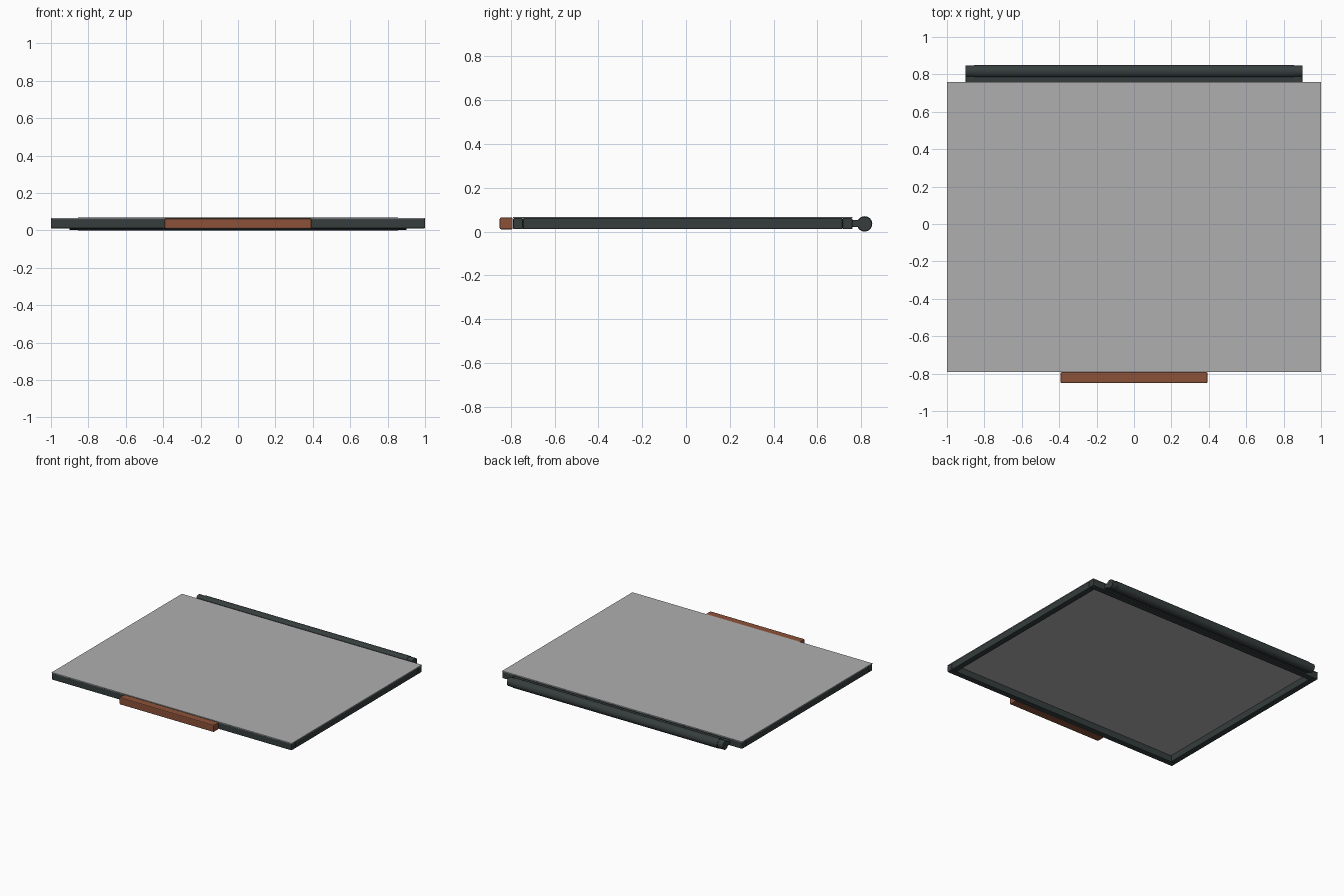
import bpy
import math

cube = bpy.data.objects.get("Cube")
if cube:
    bpy.data.objects.remove(cube, do_unlink=True)


def material(name, rgb):
    m = bpy.data.materials.new(name)
    m.use_nodes = True
    m.diffuse_color = (*rgb, 1)
    m.node_tree.nodes["Principled BSDF"].inputs["Base Color"].default_value = (*rgb, 1)
    return m


grey = material("panel grey", (0.43, 0.43, 0.43))
dark = material("dark slate", (0.036, 0.047, 0.046))
rust = material("rust brown", (0.26, 0.085, 0.042))


def finish(name, mat, bevel):
    ob = bpy.context.object
    ob.name = name
    ob.data.materials.append(mat)
    if bevel:
        mod = ob.modifiers.new("soft edges", 'BEVEL')
        mod.width = bevel
        mod.segments = 2
    return ob


def box(name, x, y, z, mat, bevel=0.005):
    """Box from (min, max) ranges on each axis."""
    bpy.ops.mesh.primitive_cube_add(size=1, location=[sum(r) / 2 for r in (x, y, z)])
    bpy.context.object.scale = [r[1] - r[0] for r in (x, y, z)]
    bpy.ops.object.transform_apply(location=False, rotation=False, scale=True)
    return finish(name, mat, bevel)


def rod(name, half, radius, y, z):
    """Cylinder lying along x."""
    bpy.ops.mesh.primitive_cylinder_add(vertices=32, radius=radius, depth=2 * half,
                                        location=(0, y, z), rotation=(0, math.pi / 2, 0))
    bpy.ops.object.shade_smooth_by_angle(angle=math.radians(35))
    return finish(name, dark, 0)


# Thin top panel
FRONT, BACK, RAIL = -0.79, 0.76, 0.045
box("panel", (-1, 1), (FRONT, BACK), (0.061, 0.066), grey, 0)

# Frame under the panel, open below
height = (0.011, 0.0615)
box("front_rail", (-1, 1), (FRONT, FRONT + RAIL), height, dark)
box("back_rail", (-1, 1), (BACK - RAIL, BACK), height, dark)
for name, s in (("left", 1), ("right", -1)):
    xs = sorted((s, s * (1 - RAIL)))
    box(name + "_rail", xs, (FRONT + RAIL, BACK - RAIL), height, dark)

# Hinge along the back edge
box("hinge_plate", (-0.9, 0.9), (BACK - 0.01, 0.815), (0.02, 0.053), dark, 0.003)
rod("hinge_core", 0.9, 0.032, 0.816, 0.035)
rod("hinge_sleeve", 0.855, 0.035, 0.816, 0.035)

# Front handle
box("handle", (-0.393, 0.393), (-0.851, FRONT - 0.002), (0.01, 0.064), rust, 0.006)
